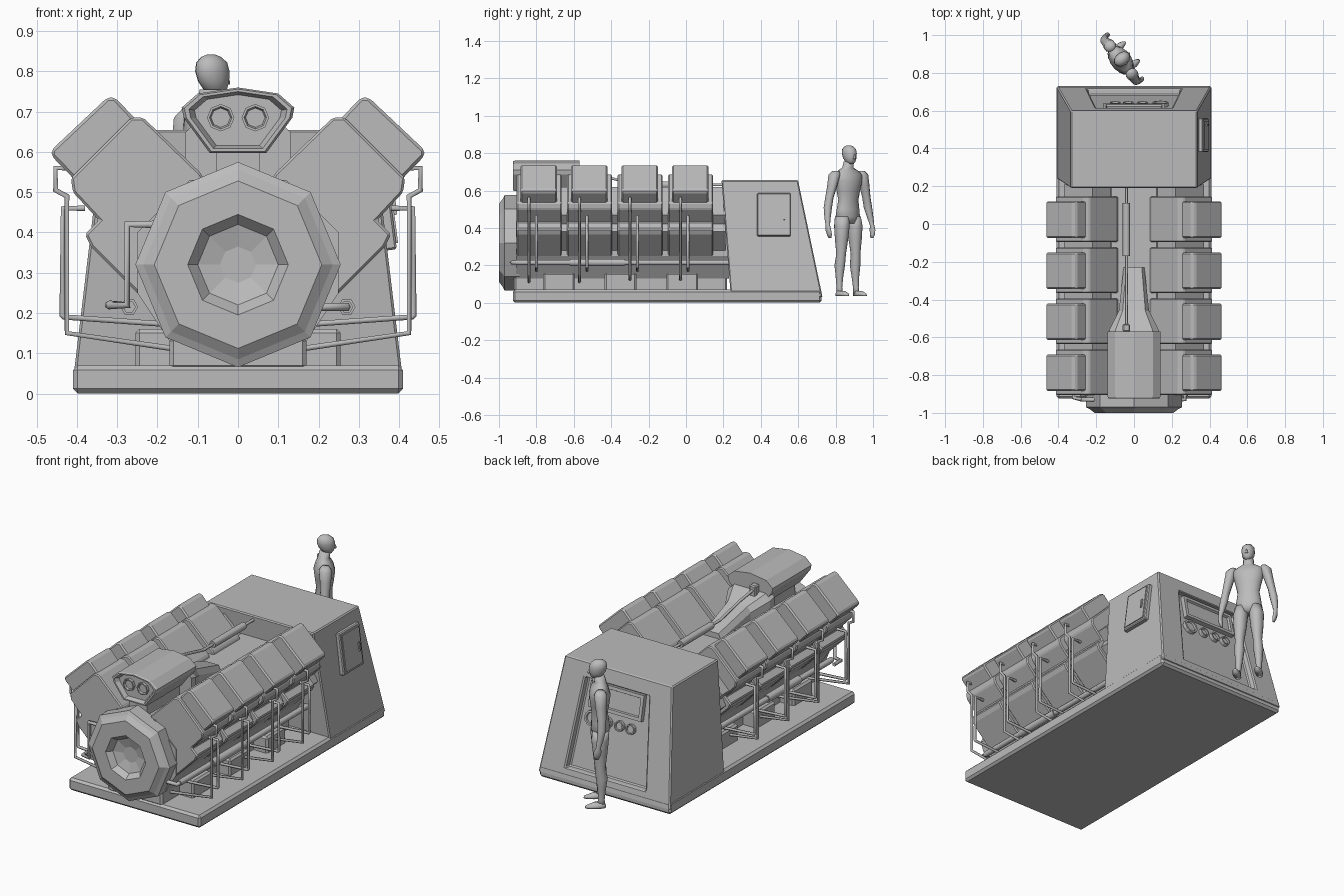
import bpy, bmesh, math
from mathutils import Vector, Matrix

if "Cube" in bpy.data.objects:
    bpy.data.objects.remove(bpy.data.objects["Cube"])

grey = bpy.data.materials.new("plain grey")
grey.diffuse_color = (0.5, 0.5, 0.5, 1)
grey.use_nodes = True
grey.node_tree.nodes["Principled BSDF"].inputs["Base Color"].default_value = grey.diffuse_color


def add(name, bm, bevel=0, mirror=False, repeat=False, smooth=False):
    bmesh.ops.recalc_face_normals(bm, faces=bm.faces)
    me = bpy.data.meshes.new(name)
    bm.to_mesh(me)
    bm.free()
    me.materials.append(grey)
    ob = bpy.data.objects.new(name, me)
    bpy.context.collection.objects.link(ob)
    if smooth:
        for p in me.polygons:
            p.use_smooth = True
    if bevel:
        m = ob.modifiers.new("bevel", 'BEVEL')
        m.width, m.segments = bevel, 1
        m.limit_method, m.angle_limit = 'ANGLE', math.radians(30)
    if repeat:  # four cylinders per bank
        m = ob.modifiers.new("row", 'ARRAY')
        m.count = 4
        m.use_relative_offset, m.use_constant_offset = False, True
        m.constant_offset_displace = (0, 0.27, 0)
    if mirror:
        m = ob.modifiers.new("mirror", 'MIRROR')
        m.use_axis[0] = True
    return ob


def loft(name, rings, bm=None, **kw):
    """Skin a list of rings with equal point counts, capped at both ends."""
    own = bm is None
    bm = bm or bmesh.new()
    vs = [[bm.verts.new(p) for p in r] for r in rings]
    n = len(vs[0])
    for a, b in zip(vs, vs[1:]):
        for i in range(n):
            bm.faces.new((a[i], a[(i + 1) % n], b[(i + 1) % n], b[i]))
    bm.faces.new(vs[0])
    bm.faces.new(vs[-1])
    return add(name, bm, **kw) if own else None


def prism(name, pts, y0, y1, **kw):
    return loft(name, [[(x, y, z) for x, z in pts] for y in (y0, y1)], **kw)


def box(name, x0, x1, y0, y1, z0, z1, **kw):
    return prism(name, [(x0, z0), (x1, z0), (x1, z1), (x0, z1)], y0, y1, **kw)


def circle(y, r, n, cx=0, cz=0):
    return [(cx + r * math.sin(2 * math.pi * i / n), y, cz + r * math.cos(2 * math.pi * i / n)) for i in range(n)]


def pipe(name, pts, r, **kw):
    cu = bpy.data.curves.new(name, 'CURVE')
    cu.dimensions, cu.bevel_depth, cu.bevel_resolution, cu.use_fill_caps = '3D', r, 1, True
    sp = cu.splines.new('POLY')
    sp.points.add(len(pts) - 1)
    for p, c in zip(sp.points, pts):
        p.co = (*c, 1)
    tmp = bpy.data.objects.new(name, cu)
    bpy.context.collection.objects.link(tmp)
    bpy.context.view_layer.update()
    me = bpy.data.meshes.new_from_object(tmp.evaluated_get(bpy.context.evaluated_depsgraph_get()))
    bm = bmesh.new()
    bm.from_mesh(me)
    bpy.data.objects.remove(tmp)
    bpy.data.meshes.remove(me)
    for f in bm.faces:
        f.material_index = 0
    return add(name, bm, **kw)


# Base plate, riser and mounting feet
box("base_plate", -.41, .41, -.925, .725, 0, .07, bevel=.012)
box("base_riser", -.17, .17, -.92, .22, .06, .14, bevel=.01)
for i in range(3):
    y = -.68 + i * .33
    box("mounting_foot", .12, .255, y - .085, y + .085, .06, .16, bevel=.01, mirror=True)

# Control cabin with a recessed rear panel
def back_y(z):
    return .73 - .13 * (z - .03) / .62

bm = bmesh.new()
front = [bm.verts.new(p) for p in ((-.41, .24, .03), (.41, .24, .03), (.335, .19, .655), (-.335, .19, .655))]
panel = ((-.41, .03), (.41, .03), (.335, .655), (-.335, .655))
hole = ((-.25, .09), (.25, .09), (.2, .575), (-.2, .575))
rear = [bm.verts.new((x, back_y(z), z)) for x, z in panel]
rim = [bm.verts.new((x, back_y(z), z)) for x, z in hole]
deep = [bm.verts.new((x * .97, back_y(z) - .035, z)) for x, z in hole]
for a, b in ((front, rear), (rear, rim), (rim, deep)):
    for i in range(4):
        j = (i + 1) % 4
        bm.faces.new((a[i], a[j], b[j], b[i]))
bm.faces.new(front)
bm.faces.new(deep)
add("control_cabin", bm, bevel=.006)

# Rear panel screen and gauges, tilted with the panel
tilt = math.atan(.13 / .62)
def on_panel(ob, x, z):
    ob.matrix_world = Matrix.Translation((x, back_y(z) - .035, z)) @ Matrix.Rotation(tilt, 4, 'X')

def frame(name, hw, hh, t, rimw):
    def r(y, d):
        return [(-hw + d, y, -hh + d), (hw - d, y, -hh + d), (hw - d, y, hh - d), (-hw + d, y, hh - d)]
    return loft(name, [r(-.005, 0), r(t, 0), r(t, rimw), r(t - .012, rimw + .004)])

on_panel(frame("screen", .165, .07, .025, .018), 0, .49)
for x, r in ((.14, .042), (.045, .028), (-.03, .028), (-.1, .028)):
    on_panel(loft("gauge", [circle(-.005, r, 12), circle(.02, r, 12), circle(.02, r * .75, 12),
                            circle(.01, r * .7, 12)]), x, .365)

# Side door with raised centre plate and handle
lean = Matrix.Translation((.36, .47, .47)) @ Matrix.Rotation(-math.atan(.075 / .58), 4, 'Y')
box("side_door", -.01, .02, -.09, .09, -.115, .115, bevel=.005).matrix_world = lean
box("door_plate", .01, .025, -.075, .075, -.1, .1).matrix_world = lean
box("door_handle", .02, .032, .05, .06, -.03, .02).matrix_world = lean

# Engine block and continuous bank rails
prism("engine_block", [(-.12, .53), (.12, .53), (.25, .4), (.25, .25), (.17, .13), (-.17, .13), (-.25, .25), (-.25, .4)],
      -.91, .23)
prism("bank_rail", [(.1, .5), (.22, .62), (.37, .47), (.33, .42), (.35, .38), (.22, .25)], -.895, .21, mirror=True)

# V bank cylinders and caps
prism("cylinder_body", [(.09, .545), (.235, .685), (.265, .685), (.415, .535), (.41, .5), (.345, .43), (.38, .395),
                        (.365, .365), (.22, .22), (.05, .4)], -.905, -.665, bevel=.006, repeat=True, mirror=True)
prism("cylinder_cap", [(.22, .645), (.305, .735), (.325, .735), (.463, .605), (.463, .59), (.4, .525), (.37, .49)],
      -.885, -.69, bevel=.008, repeat=True, mirror=True)

# Octagonal front cover with stepped bowl
loft("front_cover", [circle(y, r, 8, cz=.32) for y, r in ((-.89, .255), (-.97, .255), (-.98, .235), (-1, .208),
                                                        (-1, .125), (-.97, .1), (-.955, .045))])

# Paired side pipes on each cylinder
pipe("cap_pipe", [(.41, -.84, .56), (.453, -.84, .56), (.453, -.84, .505), (.425, -.84, .49), (.425, -.84, .15),
                  (.15, -.84, .11)], .008, repeat=True, mirror=True)
pipe("body_pipe", [(.38, -.80, .46), (.435, -.80, .46), (.437, -.80, .195), (.432, -.80, .19), (.15, -.80, .17)],
     .008, repeat=True, mirror=True)
pipe("lower_pipe", [(.27, -.91, .215), (.27, .23, .215)], .016, mirror=True)
pipe("pipe_sleeve", [(.27, -.62, .215), (.27, -.33, .215)], .022, mirror=True)
pipe("front_pipe", [(-.2, -.93, .42), (-.275, -.93, .42), (-.275, -.93, .22), (-.32, -.92, .22), (-.32, -.86, .22)], .011)
pipe("front_pipe_stub", [(.2, -.93, .215), (.27, -.93, .215), (.27, -.88, .215)], .011)

# Intake hood, neck, tail and twin ports
hood = [(-.1, .745), (0, .76), (.1, .745), (.14, .71), (.135, .685), (.07, .597), (-.07, .597), (-.135, .685), (-.14, .71)]
loft("intake_hood", [[(x * s, y, .682 + (z - .682) * s) for x, z in hood]
                     for y, s in ((-.57, 1), (-.915, 1), (-.925, .95), (-.925, .87), (-.9, .77))])
for s in (-1, 1):
    loft("intake_port", [circle(y, r, 8, s * .043, .685) for y, r in ((-.89, .034), (-.915, .034), (-.915, .028), (-.905, .024))])
prism("intake_neck", [(-.055, .5), (.055, .5), (.055, .61), (-.055, .61)], -.89, -.5)
loft("intake_tail", [[(-w, y, .5), (w, y, .5), (w, y, z - .03), (w * .75, y, z), (-w * .75, y, z), (-w, y, z - .03)]
                     for y, w, z in ((-.6, .13, .68), (-.56, .13, .67), (-.46, .08, .63), (-.23, .055, .56))])

# Control rod over the valley
pipe("control_rod", [(-.04, .23, .63), (-.04, -.25, .63), (-.04, -.42, .67), (-.04, -.56, .69)], .008)
pipe("rod_sleeve", [(-.04, .11, .63), (-.04, -.17, .63)], .02)
box("rod_bracket", -.06, -.02, -.57, -.53, .64, .715, bevel=.006)

# Standing figure: lofted elliptical sections (x, y, z, rx, ry)
def body(bm, secs, n=14):
    loft("", [[(x + a * math.cos(2 * math.pi * i / n), y + b * math.sin(2 * math.pi * i / n), z) for i in range(n)]
              for x, y, z, a, b in secs], bm)

bm = bmesh.new()
body(bm, [(0, 0, .425, .04, .035), (0, .005, .46, .073, .05), (0, .003, .5, .068, .046), (0, 0, .55, .06, .042),
          (0, 0, .6, .07, .05), (0, 0, .65, .083, .056), (0, 0, .685, .088, .046), (0, .004, .708, .06, .034),
          (0, .004, .722, .031, .03), (0, -.004, .755, .028, .028)])
body(bm, [(0, -.022, .742, .012, .016), (0, -.017, .755, .026, .031), (0, -.012, .775, .033, .042),
          (0, -.008, .8, .036, .047), (0, -.006, .822, .033, .042), (0, -.004, .836, .021, .027), (0, -.004, .842, .008, .01)])
body(bm, [(0, -.05, .768, .008, .012), (0, -.052, .777, .006, .01), (0, -.05, .792, .003, .004)])
for s in (-1, 1):
    body(bm, [(s * .04, .004, .46, .034, .044), (s * .044, 0, .41, .04, .045), (s * .046, 0, .34, .035, .038),
              (s * .049, 0, .26, .025, .028), (s * .052, .008, .2, .027, .031), (s * .054, .008, .14, .02, .022),
              (s * .056, .006, .08, .014, .017), (s * .057, .004, .04, .016, .022)])
    body(bm, [(s * .06, -.025, .037, .02, .055), (s * .06, -.023, .048, .02, .054), (s * .058, -.008, .064, .014, .03)])
    body(bm, [(s * .085, 0, .705, .018, .02), (s * .094, 0, .685, .031, .034), (s * .108, 0, .63, .026, .03),
              (s * .126, .004, .56, .021, .024), (s * .136, .004, .51, .022, .023), (s * .146, -.006, .45, .016, .017),
              (s * .15, -.014, .415, .011, .013), (s * .15, -.018, .39, .012, .021), (s * .146, -.022, .365, .011, .018),
              (s * .142, -.022, .345, .006, .01)], 10)
figure = add("standing_figure", bm, smooth=True)
figure.matrix_world = Matrix.Translation((-.07, .868, 0)) @ Matrix.Rotation(math.radians(128), 4, 'Z')
